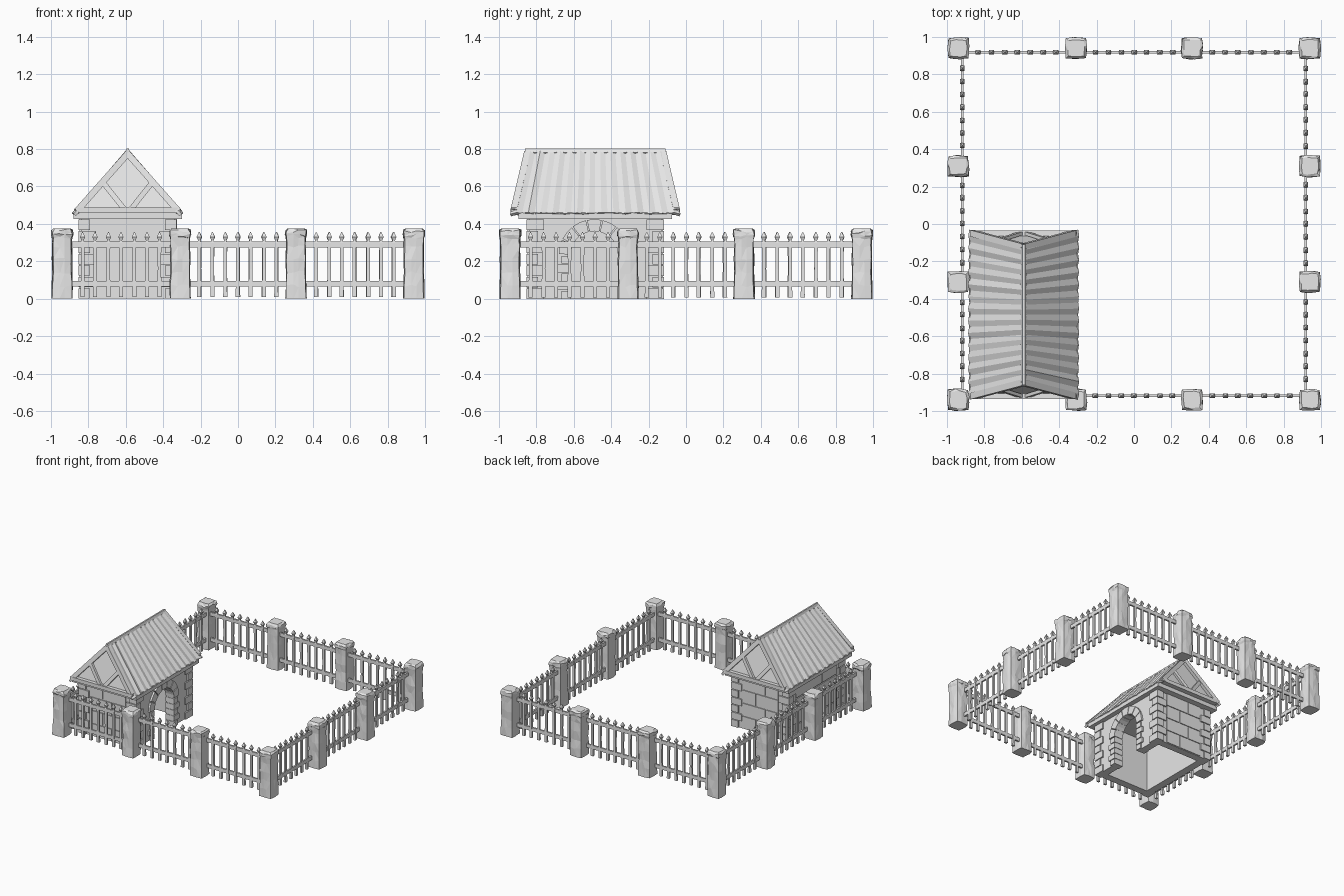
import bpy, bmesh, math, random
from mathutils import Vector, Matrix

random.seed(4)
if "Cube" in bpy.data.objects:
    bpy.data.objects.remove(bpy.data.objects["Cube"])

GREY = (0.8, 0.8, 0.8, 1)
stone = bpy.data.materials.new("plain_grey")
stone.use_nodes = True
stone.diffuse_color = GREY
stone.node_tree.nodes["Principled BSDF"].inputs["Base Color"].default_value = GREY


def finish(name, bm, fix_normals=True):
    if fix_normals:
        bmesh.ops.recalc_face_normals(bm, faces=bm.faces)
    mesh = bpy.data.meshes.new(name)
    bm.to_mesh(mesh)
    bm.free()
    mesh.materials.append(stone)
    obj = bpy.data.objects.new(name, mesh)
    bpy.context.collection.objects.link(obj)
    return obj


def loft(bm, rings):
    """Skin a stack of equal-length point rings and cap both ends."""
    loops = [[bm.verts.new(p) for p in ring] for ring in rings]
    n = len(loops[0])
    for a, b in zip(loops, loops[1:]):
        for i in range(n):
            j = (i + 1) % n
            bm.faces.new((a[i], a[j], b[j], b[i]))
    bm.faces.new(loops[0][::-1])
    bm.faces.new(loops[-1])


def box(bm, lo, hi):
    (x0, y0, z0), (x1, y1, z1) = lo, hi
    ring = [(x0, y0), (x1, y0), (x1, y1), (x0, y1)]
    loft(bm, [[(x, y, z) for x, y in ring] for z in (z0, z1)])


def prism_x(bm, outline, x0, x1):
    """Extrude a (y, z) outline along x."""
    loft(bm, [[(x, y, z) for y, z in outline] for x in (x0, x1)])


def beam(bm, p, q, width, depth):
    """Square timber between two points, its depth facing front or back."""
    p, q = Vector(p), Vector(q)
    d = (q - p).normalized()
    side = d.cross(Vector((0, 1, 0))).normalized()
    face = d.cross(side)
    offs = [side * a * width / 2 + face * b * depth / 2
            for a, b in ((-1, -1), (1, -1), (1, 1), (-1, 1))]
    loft(bm, [[e + o for o in offs] for e in (p, q)])


# Rough stone fence posts
def post(name, cx, cy):
    bm = bmesh.new()
    rings = []
    for z, r in ((0, .057), (.07, .056), (.14, .053), (.21, .055), (.28, .053),
                 (.325, .054), (.34, .059), (.362, .058), (.375, .046)):
        ring = []
        for k in range(4):
            for turn in (-.55, 0, .55):
                a = math.pi / 4 + k * math.pi / 2 + turn
                c, s = math.cos(a), math.sin(a)
                rr = r / max(abs(c), abs(s)) * (.93 if turn == 0 else 1)
                rr *= random.uniform(.92, 1.03)
                dz = random.uniform(-.009, .009) if 0 < z < .37 else 0
                ring.append((cx + c * rr, cy + s * rr, z + dz))
        rings.append(ring)
    loft(bm, rings)
    bmesh.ops.triangulate(bm, faces=[f for f in bm.faces if len(f.verts) == 4])
    finish(name, bm)


steps = (-.94, -.31, .31, .94)
spots = [(x, y) for x in steps for y in steps if max(abs(x), abs(y)) > .9]
for i, (x, y) in enumerate(spots):
    post(f"stone_post_{i + 1}", x, y)


# Fence sides: two rails and spear-topped pickets, turned about the centre
def fence(name, quarter):
    bm = bmesh.new()
    line = -.918
    for z in (.08, .29):
        box(bm, (-.92, line - .007, z - .015), (.92, line + .007, z + .015))
    for a, b in zip(steps, steps[1:]):
        for k in range(-3, 4):
            x = (a + b) / 2 + k * .069 + random.uniform(-.003, .003)
            rings = []
            for z, r in ((.008, .011), (.16, .009), (.3, .01), (.312, .006),
                         (.33, .014), (.358, .001)):
                w = r * .8
                rings.append([(x - r, line - w, z), (x + r, line - w, z),
                              (x + r, line + w, z), (x - r, line + w, z)])
            loft(bm, rings)
    bm.transform(Matrix.Rotation(quarter * math.pi / 2, 4, "Z"))
    finish(name, bm)


for q, side in enumerate(("front", "left", "back", "right")):
    fence(f"{side}_fence", q)

# Hut walls, with an arched doorway in the side facing the yard
X0, X1, Y0, Y1, TOP = -.84, -.34, -.84, -.13, .43
T = .06
MID, SPRING, R_IN, R_OUT = -.49, .235, .13, .19
CX, CY = -.59, -.485

bm = bmesh.new()
box(bm, (X0, Y0, 0), (X0 + T, Y1, TOP))
box(bm, (X0 + T, Y0, 0), (X1, Y0 + T, TOP))
box(bm, (X0 + T, Y1 - T, 0), (X1, Y1, TOP))
finish("hut_walls", bm)

bm = bmesh.new()
arc = [(MID - R_IN * math.cos(math.pi * i / 14), SPRING + R_IN * math.sin(math.pi * i / 14))
       for i in range(15)]
prism_x(bm, [(Y0 + T, 0), (MID - R_IN, 0)] + arc
        + [(MID + R_IN, 0), (Y1 - T, 0), (Y1 - T, TOP), (Y0 + T, TOP)], X1 - T, X1)
finish("doorway_wall", bm)

# Arch stones and door jambs
bm = bmesh.new()
count = 7
for i in range(count):
    a0, a1 = [math.pi * (i + e) / count for e in (.04, .96)]
    am = (a0 + a1) / 2
    ring = [(R_IN - .004, a) for a in (a0, am, a1)] + [(R_OUT, a) for a in (a1, am, a0)]
    prism_x(bm, [(MID + r * math.cos(a), SPRING + r * math.sin(a)) for r, a in ring],
            X1 - T - .005, X1 + .015)
rows = 5
for i in range(rows):
    z0, z1 = SPRING * i / rows, SPRING * (i + 1) / rows - .006
    w = .065 if i % 2 else .045
    for s in (-1, 1):
        ys = sorted((MID + s * (R_IN - .004), MID + s * (R_IN + w)))
        box(bm, (X1 - T - .005, ys[0], z0), (X1 + .014, ys[1], z1))
finish("doorway_stones", bm)

# Corner stones, alternating long and short
bm = bmesh.new()
rows = 7
for x, sx in ((X0, 1), (X1, -1)):
    for y, sy in ((Y0, 1), (Y1, -1)):
        for i in range(rows):
            a, b = (.08, .05) if i % 2 else (.05, .08)
            xs = sorted((x - sx * .012, x + sx * a))
            ys = sorted((y - sy * .012, y + sy * b))
            box(bm, (xs[0], ys[0], TOP * i / rows),
                (xs[1], ys[1], TOP * (i + 1) / rows - .006))
finish("corner_stones", bm)

# Large facing blocks on the three closed walls
bm = bmesh.new()
rows, gap, out = 4, .004, .007
for axis, plane, u0, u1 in (("y", Y0, X0, X1), ("y", Y1, X0, X1), ("x", X0, Y0, Y1)):
    u0, u1 = u0 + .085, u1 - .085
    for i in range(rows):
        cuts = [u0, u0 + (u1 - u0) * (.36 if i % 2 else .62), u1]
        z0, z1 = TOP * i / rows + gap, TOP * (i + 1) / rows - gap
        for a, b in zip(cuts, cuts[1:]):
            lo, hi = (a + gap, plane - out, z0), (b - gap, plane + out, z1)
            if axis == "x":
                lo, hi = (lo[1], lo[0], z0), (hi[1], hi[0], z1)
            box(bm, lo, hi)
finish("wall_blocks", bm)

# Timber plate under the roof
bm = bmesh.new()
box(bm, (CX - .29, CY - .41, .425), (CX + .29, CY + .41, .462))
finish("wall_plate", bm)

# Leaning gables as one solid loft core
bm = bmesh.new()
loft(bm, [[(CX - .265, CY + s * .425, .458), (CX + .265, CY + s * .425, .458),
           (CX, CY + s * .352, .77)] for s in (-1, 1)])
finish("gable_core", bm)

# Gable timbers: rafters, sill and two braces at each end
bm = bmesh.new()
for s in (-1, 1):
    low, high = CY + s * .435, CY + s * .363
    half = (low + high) / 2
    beam(bm, (CX - .28, low, .472), (CX + .28, low, .472), .03, .03)
    for m in (-1, 1):
        beam(bm, (CX + m * .272, low, .468), (CX, high, .775), .034, .034)
        beam(bm, (CX + m * .015, low, .475), (CX + m * .13, half, .62), .028, .018)
finish("gable_timbers", bm)

# Ribbed roof slopes, wider at the eaves than at the ridge
waves = 28
for s, side in ((1, "left"), (-1, "right")):
    bm = bmesh.new()
    normal = Vector((s * .76, 0, .65))
    pairs = []
    for i in range(waves + 1):
        t = 2 * i / waves - 1
        lift = normal * ((.004 if i % 2 else -.003) + random.uniform(-.002, .002))
        drop = random.uniform(-.004, .004)
        pairs.append((bm.verts.new(Vector((CX + s * .293, CY + t * .455, .457 + drop)) + lift),
                      bm.verts.new(Vector((CX, CY + t * .372, .795)) + lift)))
    for (e0, r0), (e1, r1) in zip(pairs, pairs[1:]):
        quad = (e0, e1, r1, r0)
        bm.faces.new(quad if s > 0 else quad[::-1])
    roof = finish(f"{side}_roof_slope", bm, False)
    mod = roof.modifiers.new("thickness", "SOLIDIFY")
    mod.thickness, mod.offset = .018, -1

# Ridge cap
bm = bmesh.new()
loft(bm, [[(CX - .014, y, .782), (CX + .014, y, .782), (CX + .006, y, .802),
           (CX - .006, y, .802)] for y in (CY - .375, CY + .375)])
finish("ridge_cap", bm)
